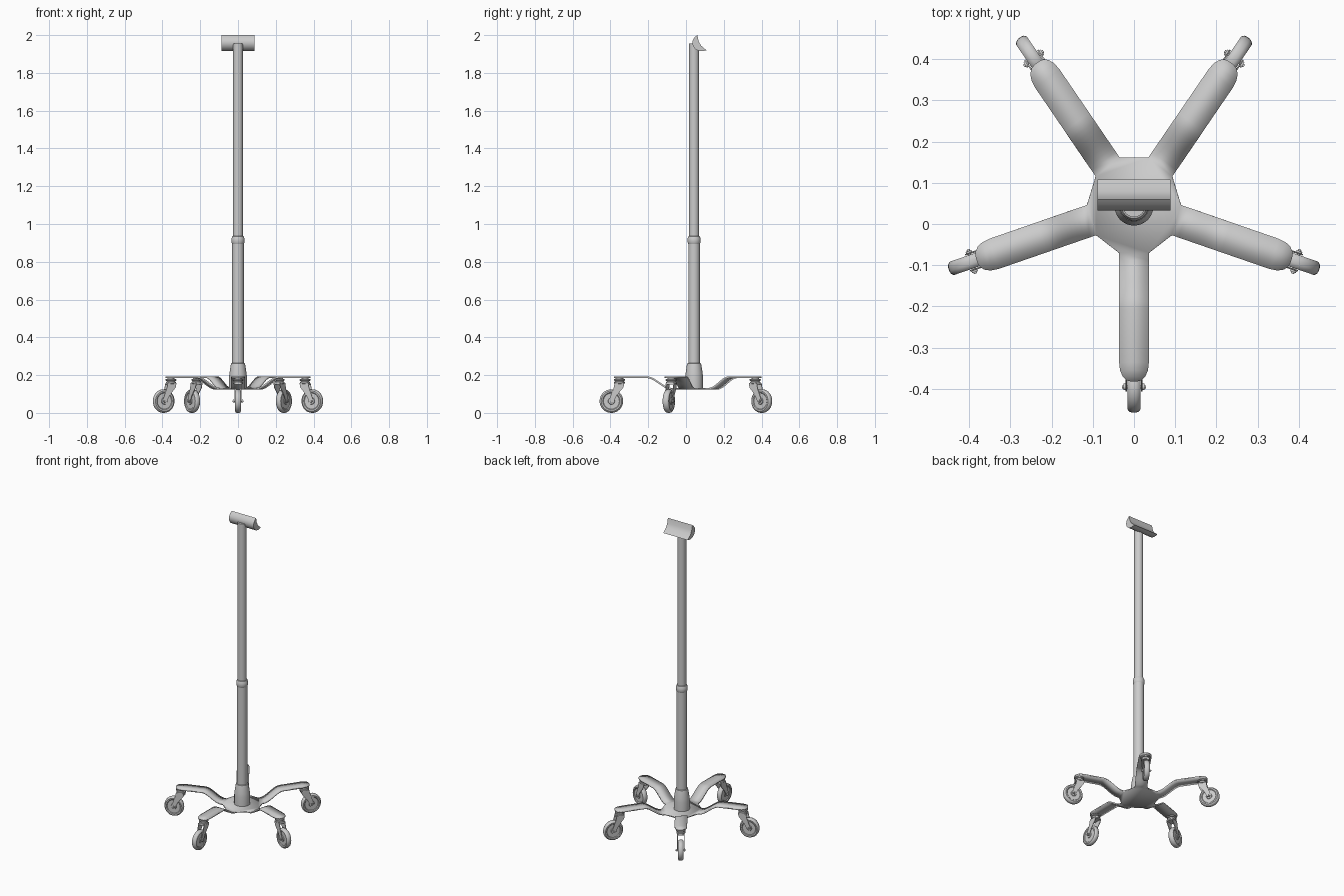
import bpy, bmesh, math
from mathutils import Matrix, Vector

if "Cube" in bpy.data.objects:
    bpy.data.objects.remove(bpy.data.objects["Cube"])

CY = 0.045                      # pole axis
SQUASH = 0.94                   # base is slightly narrower in x
ANGLES = [math.radians(-90 + 72 * i) for i in range(5)]
PLACE = Matrix.Translation((0, CY, 0)) @ Matrix.Diagonal((SQUASH, 1, 1, 1))


def finish(bm, name, angle=35, normals=True):
    bmesh.ops.remove_doubles(bm, verts=bm.verts, dist=1e-5)
    if normals:
        bmesh.ops.recalc_face_normals(bm, faces=bm.faces)
    me = bpy.data.meshes.new(name)
    bm.to_mesh(me)
    bm.free()
    ob = bpy.data.objects.new(name, me)
    bpy.context.collection.objects.link(ob)
    bpy.ops.object.select_all(action='DESELECT')
    ob.select_set(True)
    bpy.context.view_layer.objects.active = ob
    bpy.ops.object.shade_smooth_by_angle(angle=math.radians(angle))
    return ob


def lathe(bm, profile, mat, n=24):
    """Revolve (radius, height) points around local z; ends are capped."""
    rings = []
    for r, h in profile:
        rings.append([bm.verts.new(mat @ Vector((r * math.cos(2 * math.pi * k / n),
                                                 r * math.sin(2 * math.pi * k / n), h)))
                      for k in range(n)])
    for a, b in zip(rings, rings[1:]):
        for k in range(n):
            bm.faces.new((a[k], a[(k + 1) % n], b[(k + 1) % n], b[k]))
    bm.faces.new(rings[0][::-1])
    bm.faces.new(rings[-1])


def prism(bm, pts, lo, hi, mat):
    """Extrude a closed outline; pts map to two local axes, lo..hi to the third."""
    a = [bm.verts.new(mat @ Vector((p[0], lo, p[1]))) for p in pts]
    b = [bm.verts.new(mat @ Vector((p[0], hi, p[1]))) for p in pts]
    n = len(pts)
    for k in range(n):
        bm.faces.new((a[k], a[(k + 1) % n], b[(k + 1) % n], b[k]))
    bm.faces.new(a[::-1])
    bm.faces.new(b)


# Star base: flat hub with five S-bent arms
LOW, HIGH, HW = 0.132, 0.193, 0.0385
sections = [(0.115, HW, LOW)]
for k in range(1, 11):
    t = k / 10
    sections.append((0.12 + 0.13 * t, HW, LOW + (HIGH - LOW) * t * t * (3 - 2 * t)))
sections += [(0.38, HW, HIGH), (0.40, 0.036, HIGH), (0.415, 0.029, HIGH),
             (0.424, 0.019, HIGH), (0.427, 0.008, HIGH)]
bm = bmesh.new()
hub = []
for a in ANGLES:
    m = PLACE @ Matrix.Rotation(a, 4, 'Z')
    rows = [[bm.verts.new(m @ Vector((r, s * w, z))) for s in (-1, 1)] for r, w, z in sections]
    hub += rows[0]
    for p, q in zip(rows, rows[1:]):
        bm.faces.new((p[0], q[0], q[1], p[1]))
bm.faces.new(hub)
base = finish(bm, "star_base", 40, normals=False)
sol = base.modifiers.new("thickness", 'SOLIDIFY')
sol.thickness = 0.009
sol.offset = -1

# Casters
wheel_profile = [(0.016, -0.016), (0.018, -0.012), (0.042, -0.012), (0.046, -0.016),
                 (0.054, -0.017), (0.060, -0.012), (0.0625, -0.005), (0.0625, 0.005),
                 (0.060, 0.012), (0.054, 0.017), (0.046, 0.016), (0.042, 0.012),
                 (0.018, 0.012), (0.016, 0.016)]
fork_outline = [(0.372, 0.155), (0.423, 0.155), (0.430, 0.125), (0.451, 0.072), (0.450, 0.060),
                (0.440, 0.053), (0.430, 0.057), (0.410, 0.095), (0.376, 0.135)]
for i, a in enumerate(ANGLES):
    m = PLACE @ Matrix.Rotation(a, 4, 'Z')
    axle = m @ Matrix.Translation((0.44, 0, 0.0625)) @ Matrix.Rotation(math.pi / 2, 4, 'X')
    bm = bmesh.new()
    lathe(bm, wheel_profile, axle, 32)
    finish(bm, f"caster_wheel_{i + 1}")

    bm = bmesh.new()
    for s in (-1, 1):
        prism(bm, fork_outline, s * 0.0185, s * 0.0225, m)
    prism(bm, [(0.372, 0.149), (0.424, 0.149), (0.423, 0.157), (0.372, 0.157)], -0.0225, 0.0225, m)
    finish(bm, f"caster_fork_{i + 1}")

    bm = bmesh.new()
    lathe(bm, [(0.022, 0.153), (0.028, 0.156), (0.028, 0.164), (0.023, 0.166), (0.023, 0.169),
               (0.030, 0.171), (0.030, 0.178), (0.020, 0.180), (0.020, 0.186)],
          m @ Matrix.Translation((0.397, 0, 0)))
    finish(bm, f"caster_swivel_{i + 1}")

    bm = bmesh.new()
    lathe(bm, [(0.008, -0.027), (0.008, -0.0225), (0.004, -0.0225), (0.004, 0.0225),
               (0.008, 0.0225), (0.008, 0.027)], axle, 12)
    lathe(bm, [(0.004, -0.031), (0.004, 0.031)], axle, 12)
    finish(bm, f"caster_axle_{i + 1}")

# Pole: base collar, lower tube, coupling ring, upper tube
POLE = Matrix.Translation((0, CY - 0.002, 0))
for name, prof in {
    "pole_collar": [(0.047, 0.128), (0.047, 0.19), (0.045, 0.21), (0.039, 0.25), (0.036, 0.262),
                    (0.030, 0.264)],
    "lower_pole": [(0.031, 0.25), (0.031, 0.91)],
    "pole_coupling": [(0.031, 0.895), (0.035, 0.904), (0.035, 0.922), (0.030, 0.935), (0.026, 0.937)],
    "upper_pole": [(0.0265, 0.92), (0.0265, 1.955)],
}.items():
    bm = bmesh.new()
    lathe(bm, prof, POLE)
    finish(bm, name)

# Tilted trough-shaped head on top (outline in y, z extruded along x)
head_outline = [(0.060, 2.0), (0.046, 1.989), (0.036, 1.974), (0.033, 1.958), (0.037, 1.942),
                (0.047, 1.928), (0.061, 1.919), (0.078, 1.915), (0.094, 1.916), (0.108, 1.920),
                (0.079, 1.945), (0.067, 1.968)]
bm = bmesh.new()
prism(bm, head_outline, -0.088, 0.088, Matrix.Rotation(math.pi / 2, 4, 'Z'))
finish(bm, "trough_head", 30)
